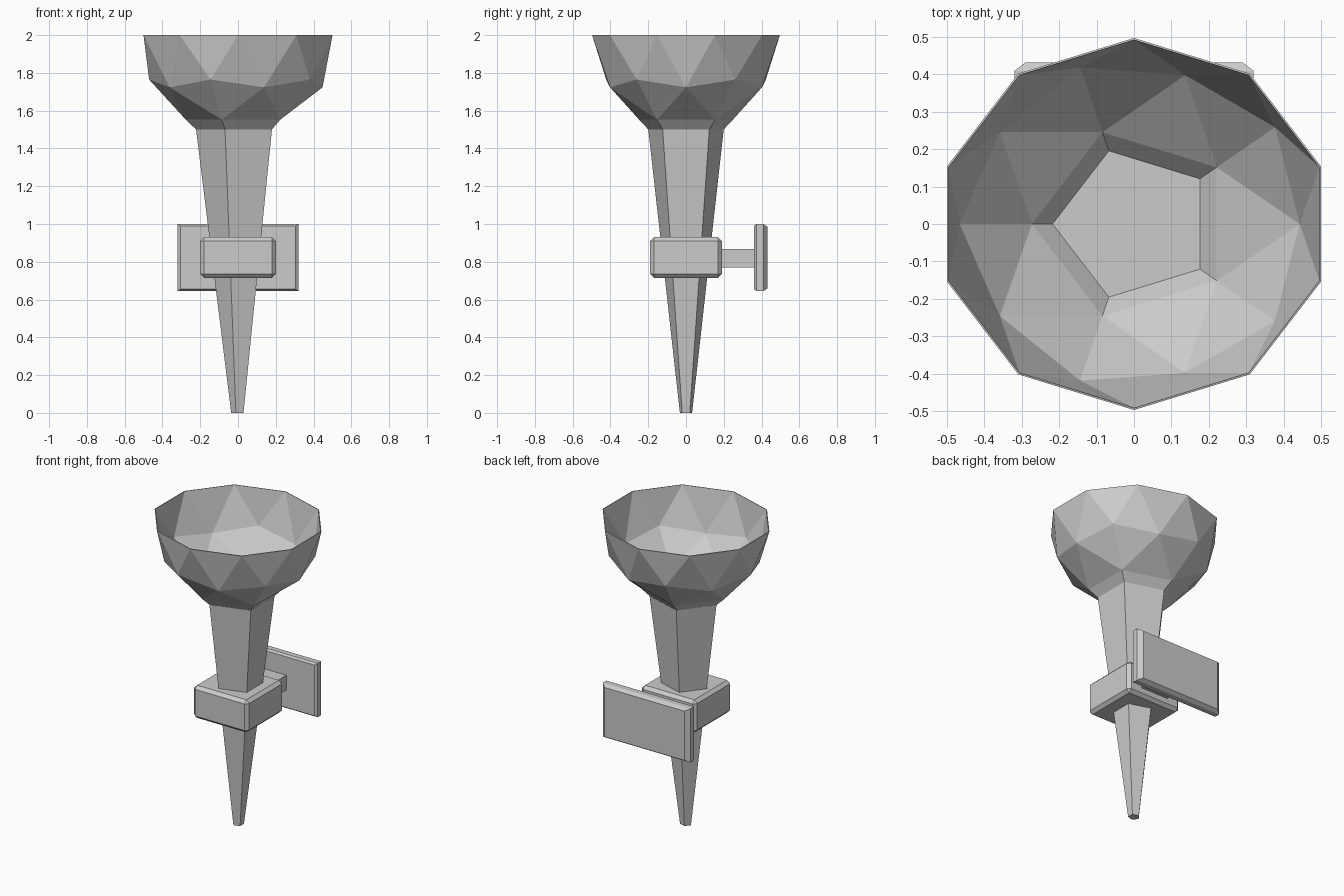
import bpy
import bmesh
from math import cos, sin, pi

cube = bpy.data.objects.get("Cube")
if cube:
    bpy.data.objects.remove(cube, do_unlink=True)

grey = bpy.data.materials.new("plain grey")
grey.use_nodes = True
grey.diffuse_color = (0.6, 0.6, 0.6, 1)
grey.node_tree.nodes["Principled BSDF"].inputs["Base Color"].default_value = (0.6, 0.6, 0.6, 1)

DEPTH = 0.945  # the whole model is slightly narrower front to back


def finish(name, bm):
    bmesh.ops.recalc_face_normals(bm, faces=bm.faces)
    mesh = bpy.data.meshes.new(name)
    bm.to_mesh(mesh)
    bm.free()
    mesh.materials.append(grey)
    obj = bpy.data.objects.new(name, mesh)
    bpy.context.collection.objects.link(obj)
    return obj


def loft(name, rings):
    """Skin a closed solid through rings with equal point counts."""
    bm = bmesh.new()
    loops = [[bm.verts.new(p) for p in ring] for ring in rings]
    n = len(loops[0])
    for a, b in zip(loops, loops[1:]):
        for i in range(n):
            j = (i + 1) % n
            bm.faces.new((a[i], a[j], b[j], b[i]))
    bm.faces.new(loops[0])
    bm.faces.new(loops[-1])
    return finish(name, bm)


def pentagon(radius, z):
    angles = [pi + 2 * pi * i / 5 for i in range(5)]
    return [(radius * cos(a), radius * sin(a) * DEPTH, z) for a in angles]


def upright_rect(x, y, z0, z1):
    return [(-x, y, z0), (x, y, z0), (x, y, z1), (-x, y, z1)]


def box(name, x, y0, y1, z0, z1):
    return loft(name, [upright_rect(x, y, z0, z1) for y in (y0, y1)])


# Faceted bowl: lower half of an icosphere, pole opened and drawn in to a neck
R, TOP, NECK = 0.526, 2.0, 1.5
bm = bmesh.new()
bmesh.ops.create_icosphere(bm, subdivisions=2, radius=R)
unwanted = [v for v in bm.verts if v.co.z > 0.01 or v.co.z < -0.95 * R]
bmesh.ops.delete(bm, geom=unwanted, context='VERTS')
for v in bm.verts:
    v.co.y *= DEPTH
    v.co.z += TOP
hole = [e for e in bm.edges if e.is_boundary and e.verts[0].co.z < TOP - 0.3]
neck = bmesh.ops.extrude_edge_only(bm, edges=hole)["geom"]
for v in neck:
    if isinstance(v, bmesh.types.BMVert):
        v.co.x *= 0.8
        v.co.y *= 0.8
        v.co.z = NECK
bowl = finish("bowl", bm)
shell = bowl.modifiers.new("thin wall", 'SOLIDIFY')
shell.thickness = 0.005
shell.offset = -1

# Tapered five-sided handle, whose top closes the bowl
loft("handle", [pentagon(0.036, 0), pentagon(0.222, NECK)])

# Chamfered collar around the handle
collar = box("collar", 0.2, -0.19, 0.19, 0.715, 0.93)
bevel = collar.modifiers.new("chamfer", 'BEVEL')
bevel.width = 0.02
bevel.segments = 1

# Arm from the collar to the wall plate
box("bracket_arm", 0.1, 0.15, 0.375, 0.77, 0.868)

# Wall plate with chamfered front and back borders
loft("wall_plate", [
    upright_rect(0.305, 0.36, 0.655, 0.99),
    upright_rect(0.32, 0.373, 0.645, 1.0),
    upright_rect(0.32, 0.409, 0.645, 1.0),
    upright_rect(0.29, 0.432, 0.66, 0.985),
])
